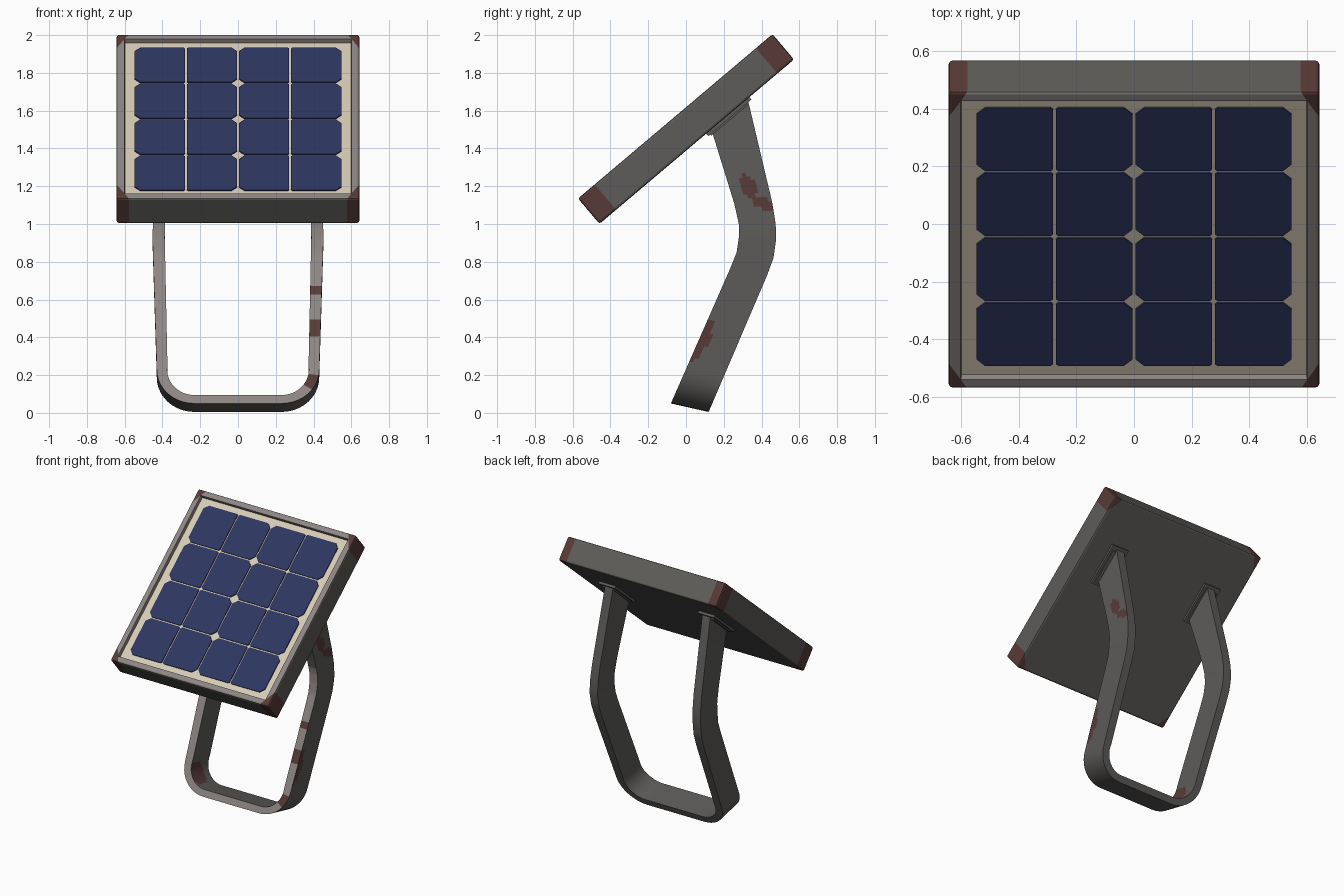
import bpy, bmesh, math
from mathutils import Matrix, Vector

if "Cube" in bpy.data.objects:
    bpy.data.objects.remove(bpy.data.objects["Cube"])


def material(name, rgb):
    m = bpy.data.materials.new(name)
    m.diffuse_color = (*rgb, 1)
    m.use_nodes = True
    m.node_tree.nodes["Principled BSDF"].inputs["Base Color"].default_value = m.diffuse_color
    return m


DARK = material("dark grey paint", (0.11, 0.106, 0.10))
LIGHT = material("light grey paint", (0.27, 0.24, 0.23))
RUST = material("rust", (0.095, 0.042, 0.038))
BEIGE = material("beige backing", (0.68, 0.60, 0.47))
BLUE = material("blue cell", (0.026, 0.037, 0.115))

# Panel space: x across, y up the slope, z out of the glass
TILT = Matrix.Translation((0, 0, 1.503)) @ Matrix.Rotation(math.radians(40.2), 4, 'X')
HX, HY, HZ = 0.643, 0.674, 0.088
FLOOR = 0.064


def make_object(name, bm, mats, matrix=None):
    bmesh.ops.recalc_face_normals(bm, faces=bm.faces)
    if matrix:
        bm.transform(matrix)
    me = bpy.data.meshes.new(name)
    bm.to_mesh(me)
    bm.free()
    for m in mats:
        me.materials.append(m)
    ob = bpy.data.objects.new(name, me)
    bpy.context.collection.objects.link(ob)
    return ob


def box(bm, centre, size):
    mat = Matrix.Translation(centre) @ Matrix.Diagonal((*size, 1))
    return bmesh.ops.create_cube(bm, size=1, matrix=mat)


# Panel housing: bevelled box with a recessed front and rusty corners
bm = bmesh.new()
box(bm, (0, 0, 0), (2 * HX, 2 * HY, 2 * HZ))
bmesh.ops.bevel(bm, geom=bm.edges[:], offset=0.012, segments=2, profile=0.5, affect='EDGES')
front = max(bm.faces, key=lambda f: f.calc_center_median().z)
bmesh.ops.inset_region(bm, faces=[front], thickness=0.042)
bmesh.ops.inset_region(bm, faces=[front], thickness=0.005, depth=0)
for v in front.verts:
    v.co.z = FLOOR
CX, CY = 0.065, 0.115
for sx in (-1, 1):
    for sy in (-1, 1):
        bmesh.ops.bisect_plane(bm, geom=bm.verts[:] + bm.edges[:] + bm.faces[:],
                               plane_co=(sx * (HX - CX), sy * HY, 0),
                               plane_no=(sx / CX, sy / CY, 0))
bm.normal_update()
for f in bm.faces:
    c = f.calc_center_median()
    if (HX - abs(c.x)) / CX + (HY - abs(c.y)) / CY < 1:
        f.material_index = 2
    elif c.z > FLOOR - 0.001 and f.normal.z > 0.99 and abs(c.x) < 0.1 and abs(c.y) < 0.1:
        f.material_index = 3
    elif c.z > FLOOR and (f.normal.z > 0.6 or (abs(c.x) < HX - 0.03 and abs(c.y) < HY - 0.03)):
        f.material_index = 1
make_object("panel_housing", bm, [DARK, LIGHT, RUST, BEIGE], TILT)

# Solar cells: 4 x 4 plates, corners cut at the middle and outer columns
bm = bmesh.new()
PX, PY, CUT = 0.276, 0.295, 0.03
for side in (-1, 1):
    for col in (0, 1):
        for row in range(4):
            x0, x1 = col * PX + 0.005, (col + 1) * PX - 0.005
            y0, y1 = (row - 2) * PY + 0.005, (row - 1) * PY - 0.005
            a, b = (CUT, 0.008) if col == 0 else (0.008, CUT)
            pts = [(x0 + a, y0), (x1 - b, y0), (x1, y0 + b), (x1, y1 - b),
                   (x1 - b, y1), (x0 + a, y1), (x0, y1 - a), (x0, y0 + a)]
            f = bm.faces.new([bm.verts.new((side * x, y, FLOOR - 0.001)) for x, y in pts])
            ext = bmesh.ops.extrude_face_region(bm, geom=[f])['geom']
            for v in ext:
                if isinstance(v, bmesh.types.BMVert):
                    v.co.z += 0.008
make_object("solar_cells", bm, [BLUE], TILT)

# Mounting pads under the panel
bm = bmesh.new()
for sx in (-1, 1):
    box(bm, (sx * 0.405, 0.215, -HZ - 0.007), (0.135, 0.30, 0.02))
    box(bm, (sx * 0.405, 0.205, -HZ - 0.018), (0.10, 0.25, 0.016))
make_object("mounting_pads", bm, [DARK], TILT)

# Bent stand: side profile as (s, front y, front z, back y, back z)
PROFILE = [(0, -.08, .05, .12, .005), (.8, .232, .76, .43, .73), (.9, .268, .85, .463, .82),
           (1.0, .28, .93, .476, .91), (1.08, .28, 1.0, .475, 1.0),
           (1.2, .255, 1.11, .455, 1.12), (1.75, .125, 1.53, .32, 1.69)]


def side_point(s, t):
    for p, q in zip(PROFILE, PROFILE[1:]):
        if s <= q[0] or q is PROFILE[-1]:
            k = (s - p[0]) / (q[0] - p[0])
            m = [a + (b - a) * k for a, b in zip(p, q)]
            return m[1] + (m[3] - m[1]) * t, m[2] + (m[4] - m[2]) * t


# U outline of one half as pairs of outer and inner (x, s)
pairs = [((0.06 * i, 0), (0.06 * i, 0.05)) for i in range(4)]
pairs += [((.23 + .20 * math.sin(a), .20 - .20 * math.cos(a)),
           (.23 + .145 * math.sin(a), .20 - .15 * math.cos(a)))
          for a in [math.pi / 2 * i / 10 for i in range(11)]]
for i in range(1, 63):
    s = 0.20 + 1.55 * i / 62
    xo = .43 + .023 * (s - .2) / .8 if s < 1 else .453 - .025 * (s - 1) / .75
    pairs.append(((xo, s), (xo - .055 - .01 * min(1, s), s)))
path = [((-o[0], o[1]), (-n[0], n[1])) for o, n in reversed(pairs[1:])] + pairs

W = 10
bm = bmesh.new()
rings = []
for outer, inner in path:
    ring = [(outer, j / W) for j in range(W + 1)] + [(inner, j / W) for j in range(W, -1, -1)]
    rings.append([bm.verts.new((p[0], *side_point(p[1], t))) for p, t in ring])
n = len(rings[0])


def in_blob(c, y, z, ry, rz, lean):
    dz = c.z - z
    return ((c.y - y - lean * dz) / ry) ** 2 + (dz / rz) ** 2 < 1


for r0, r1 in zip(rings, rings[1:]):
    for j in range(n):
        f = bm.faces.new((r0[j], r0[(j + 1) % n], r1[(j + 1) % n], r1[j]))
        c = f.calc_center_median()
        if j == n - 1:                       # front edge
            f.material_index = 1 if c.z < 1.05 else 0
            if c.x > 0.3 and (0.13 < c.z < 0.2 or 0.4 < c.z < 0.5 or 0.62 < c.z < 0.68):
                f.material_index = 2
        elif j < W and c.x > 0.3:            # rust patches on the right outer face
            if (in_blob(c, .33, 1.2, .05, .06, -.3) or in_blob(c, .41, 1.11, .055, .035, -.8)
                    or in_blob(c, .08, .38, .04, .11, .45)):
                f.material_index = 2
        elif j > W and c.x < -0.3 and in_blob(c, .03, .15, .08, .07, 0):
            f.material_index = 2             # rust inside the left bend
for r in (rings[0], rings[-1]):
    bm.faces.new(r)
stand = make_object("bent_stand", bm, [DARK, LIGHT, RUST])

# Smooth the curved parts while keeping the edges sharp
bpy.ops.object.select_all(action='DESELECT')
stand.select_set(True)
bpy.context.view_layer.objects.active = stand
bpy.ops.object.shade_smooth_by_angle(angle=math.radians(35))
